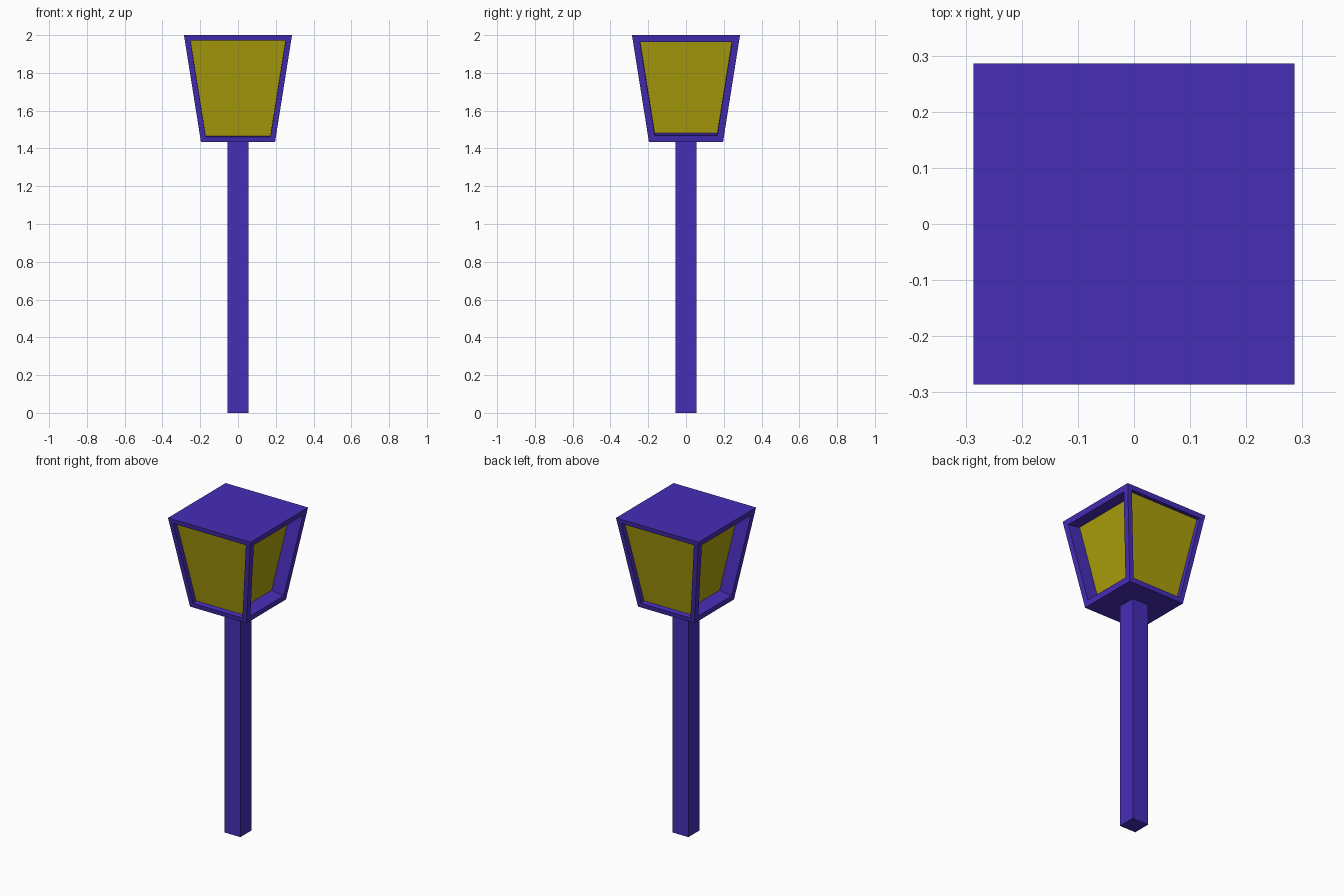
import bpy, bmesh

if "Cube" in bpy.data.objects:
    bpy.data.objects.remove(bpy.data.objects["Cube"])

POST_HALF, BASE_Z, TOP_Z = 0.056, 1.433, 2.0
BASE_HALF, TOP_HALF = 0.196, 0.286


def material(name, color):
    mat = bpy.data.materials.new(name)
    mat.diffuse_color = color
    mat.use_nodes = True
    mat.node_tree.nodes["Principled BSDF"].inputs["Base Color"].default_value = mat.diffuse_color
    return mat


def add_object(name, bm, mats):
    mesh = bpy.data.meshes.new(name)
    bm.to_mesh(mesh)
    bm.free()
    for m in mats:
        mesh.materials.append(m)
    obj = bpy.data.objects.new(name, mesh)
    bpy.context.collection.objects.link(obj)
    return obj


def tapered_box(z0, half0, z1, half1):
    bm = bmesh.new()
    bmesh.ops.create_cube(bm, size=2)
    for v in bm.verts:
        half, z = (half1, z1) if v.co.z > 0 else (half0, z0)
        v.co = (v.co.x * half, v.co.y * half, z)
    bm.normal_update()
    return bm


metal = material("purple_metal", (0.063, 0.026, 0.474, 1))
glass = material("yellow_glass", (0.413, 0.352, 0.004, 1))

# Square post
add_object("post", tapered_box(0, POST_HALF, BASE_Z, POST_HALF), [metal])

# Lantern housing: frame inset on each side, then the pane pushed inward
bm = tapered_box(BASE_Z, BASE_HALF, TOP_Z, TOP_HALF)
front_back = [f for f in bm.faces if abs(f.normal.y) > 0.8]
left_right = [f for f in bm.faces if abs(f.normal.x) > 0.8]
for panes, frame, depth in ((front_back, 0.029, 0.03), (left_right, 0.036, 0.085)):
    bmesh.ops.inset_individual(bm, faces=panes, thickness=frame, use_even_offset=True)
    bmesh.ops.inset_individual(bm, faces=panes, thickness=0, depth=-depth)
    for f in panes:
        f.material_index = 1
add_object("lantern", bm, [metal, glass])
